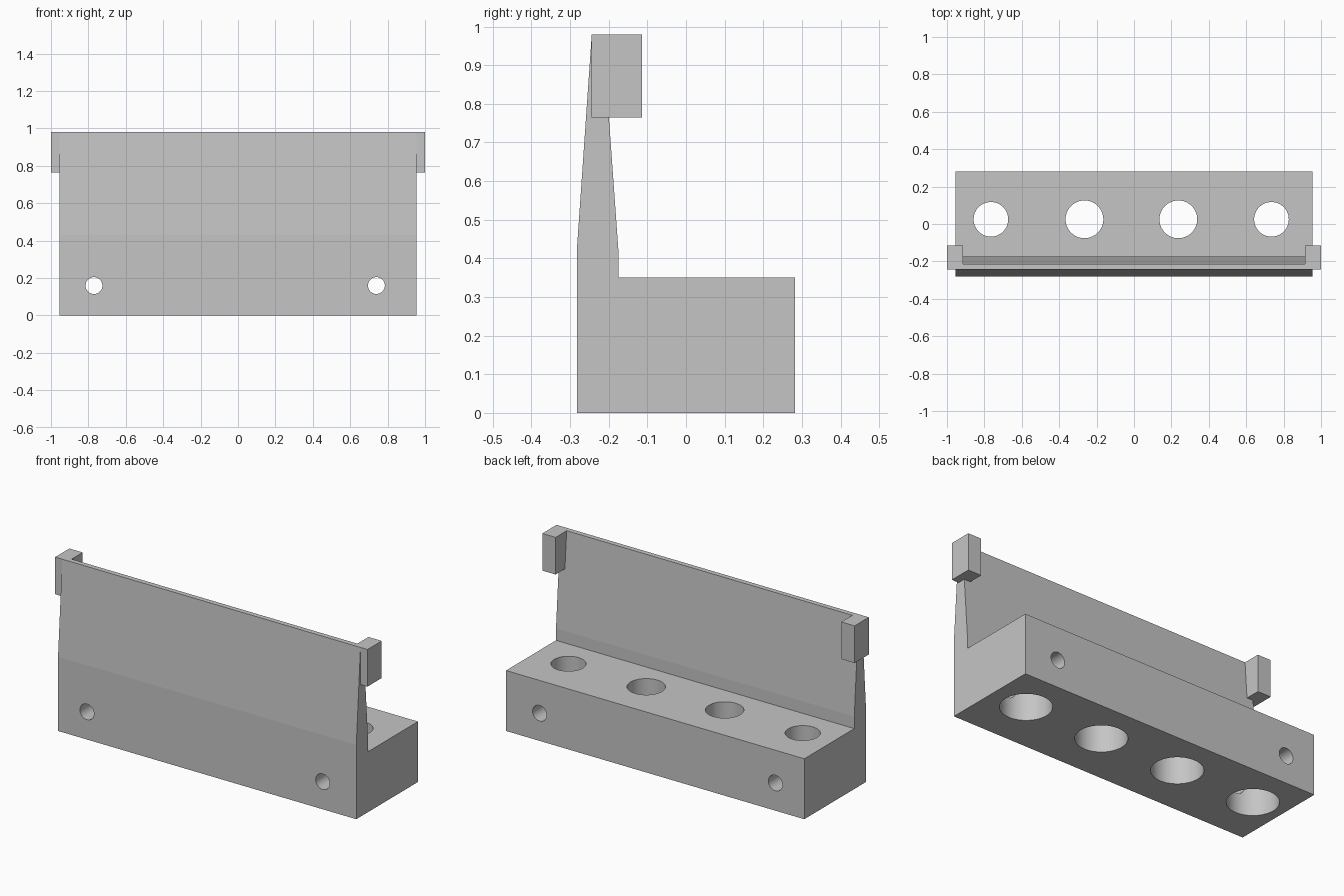
import bpy, bmesh, math
from mathutils import Matrix

if "Cube" in bpy.data.objects:
    bpy.data.objects.remove(bpy.data.objects["Cube"])

grey = bpy.data.materials.new("plain_grey")
grey.diffuse_color = (0.56, 0.56, 0.56, 1)
grey.use_nodes = True
grey.node_tree.nodes["Principled BSDF"].inputs["Base Color"].default_value = grey.diffuse_color


def make_object(name, bm):
    bmesh.ops.recalc_face_normals(bm, faces=bm.faces)
    mesh = bpy.data.meshes.new(name)
    bm.to_mesh(mesh)
    bm.free()
    mesh.materials.append(grey)
    obj = bpy.data.objects.new(name, mesh)
    bpy.context.collection.objects.link(obj)
    return obj


def extrude_profile(name, points, x0, x1):
    """Extrude a (y, z) outline along x."""
    bm = bmesh.new()
    face = bm.faces.new([bm.verts.new((x0, y, z)) for y, z in points])
    ext = bmesh.ops.extrude_face_region(bm, geom=[face])
    verts = [v for v in ext["geom"] if isinstance(v, bmesh.types.BMVert)]
    bmesh.ops.translate(bm, verts=verts, vec=(x1 - x0, 0, 0))
    return make_object(name, bm)


def cut_hole(target, centre, radius, depth, along_y=False):
    """Drill a round hole and discard the cutter."""
    bm = bmesh.new()
    matrix = Matrix.Translation(centre)
    if along_y:
        matrix = matrix @ Matrix.Rotation(math.pi / 2, 4, 'X')
    bmesh.ops.create_cone(bm, cap_ends=True, segments=64, radius1=radius,
                          radius2=radius, depth=depth, matrix=matrix)
    cutter = make_object("hole_cutter", bm)
    cutter.hide_render = True
    mod = target.modifiers.new("hole", 'BOOLEAN')
    mod.operation = 'DIFFERENCE'
    mod.solver = 'EXACT'
    mod.object = cutter
    bpy.context.view_layer.objects.active = target
    bpy.ops.object.modifier_apply(modifier=mod.name)
    bpy.data.objects.remove(cutter)


# Base block with tapering upright plate
body = extrude_profile("base_and_upright", [
    (-0.282, 0), (0.282, 0), (0.282, 0.35), (-0.175, 0.35), (-0.175, 0.42),
    (-0.215, 0.98), (-0.244, 0.98), (-0.282, 0.43)], -0.955, 0.955)

# Stepped vertical holes: narrow through-hole, wider bore from below
for x, r in ((-0.765, 0.0925), (-0.265, 0.101), (0.237, 0.101), (0.735, 0.0925)):
    cut_hole(body, (x, 0.025, 0.2), r, 0.6)
    cut_hole(body, (x, 0.025, 0.06), 0.135, 0.32)

# Screw holes running front to back
for x in (-0.77, 0.74):
    cut_hole(body, (x, 0, 0.16), 0.045, 1.0, along_y=True)

bpy.ops.object.select_all(action='DESELECT')
body.select_set(True)
bpy.context.view_layer.objects.active = body
bpy.ops.object.shade_smooth_by_angle(angle=math.radians(20))
# Keep the planar faces crisp, smooth only the bores
for poly in body.data.polygons:
    if poly.area > 0.05:
        poly.use_smooth = False

# End lugs at the top corners
for side, name in ((-1, "left_lug"), (1, "right_lug")):
    extrude_profile(name, [(-0.244, 0.765), (-0.114, 0.765),
                           (-0.114, 0.98), (-0.244, 0.98)],
                    side * 0.915, side * 1.0)
